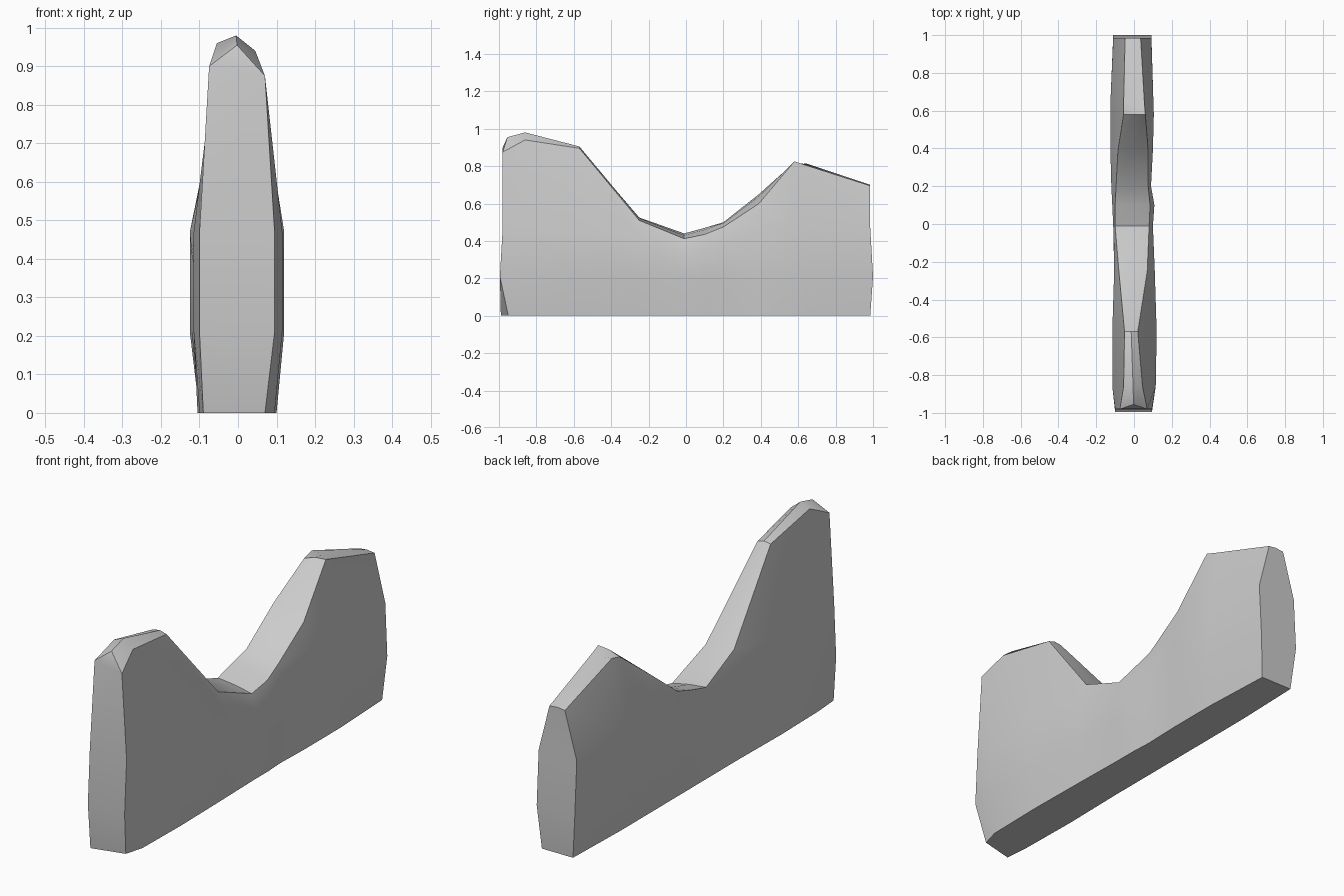
import bpy, bmesh

# Cross-sections along y:
# y, bottom left x, bottom right x, bulge left x, bulge right x,
# top-left x, z, ridge z, top-right x, z
STATIONS = [
    (-0.98, -.09, .07, -.10, .095, -.075, .90, .955, .07, .875),
    (-0.86, -.10, .095, -.115, .115, -.055, .96, .98, .045, .94),
    (-0.57, -.105, .10, -.115, .12, -.05, .90, .905, .02, .895),
    (-0.25, -.10, .095, -.105, .11, -.08, .525, .522, .07, .51),
    (-0.01, -.10, .09, -.11, .10, -.10, .44, .43, .08, .412),
    (0.10, -.10, .09, -.115, .108, -.10, .47, .46, .085, .435),
    (0.20, -.10, .085, -.12, .09, -.095, .50, .495, .075, .475),
    (0.39, -.10, .09, -.125, .10, -.085, .65, .64, .075, .60),
    (0.58, -.10, .09, -.125, .105, -.055, .80, .82, .06, .825),
    (0.64, -.10, .09, -.125, .103, -.055, .815, .81, .055, .805),
    (0.985, -.09, .075, -.11, .092, -.047, .695, .70, .035, .695),
]


def section(s):
    y, bl, br, ml, mr, tlx, tlz, rz, trx, trz = s
    end = -1 if y < -.9 else (1 if y > .9 else 0)
    hl, hr = min(.47, tlz * .82), min(.47, trz * .82)
    bulge = y + .015 * end
    return [
        (bl, y - (.01 if end < 0 else 0), 0), (ml, bulge, .21), (ml, y, hl),
        (tlx, y, tlz), ((tlx + trx) / 2 , y + (.025 if end < 0 else 0), rz),
        (trx, y, trz), (mr, y, hr), (mr, bulge, .21),
        (br, y + (.03 if end < 0 else 0), 0),
    ]


# Slab body: skin the sections
bm = bmesh.new()
rings = [[bm.verts.new(p) for p in section(s)] for s in STATIONS]
n = len(rings[0])
for a, b in zip(rings, rings[1:]):
    for i in range(n):
        j = (i + 1) % n
        bm.faces.new((a[i], a[j], b[j], b[i]))

# End caps, stacked strips
for r in (rings[0], rings[-1]):
    for i in range(3):
        bm.faces.new((r[i], r[i + 1], r[n - 2 - i], r[n - 1 - i]))
    bm.faces.new((r[3], r[4], r[5]))
bmesh.ops.recalc_face_normals(bm, faces=bm.faces)

mesh = bpy.data.meshes.new("saddle_rock_slab")
bm.to_mesh(mesh)
bm.free()
slab = bpy.data.objects.new("saddle_rock_slab", mesh)
bpy.context.collection.objects.link(slab)
bpy.context.view_layer.objects.active = slab
slab.select_set(True)
bpy.ops.object.shade_smooth_by_angle(angle=0.6)
